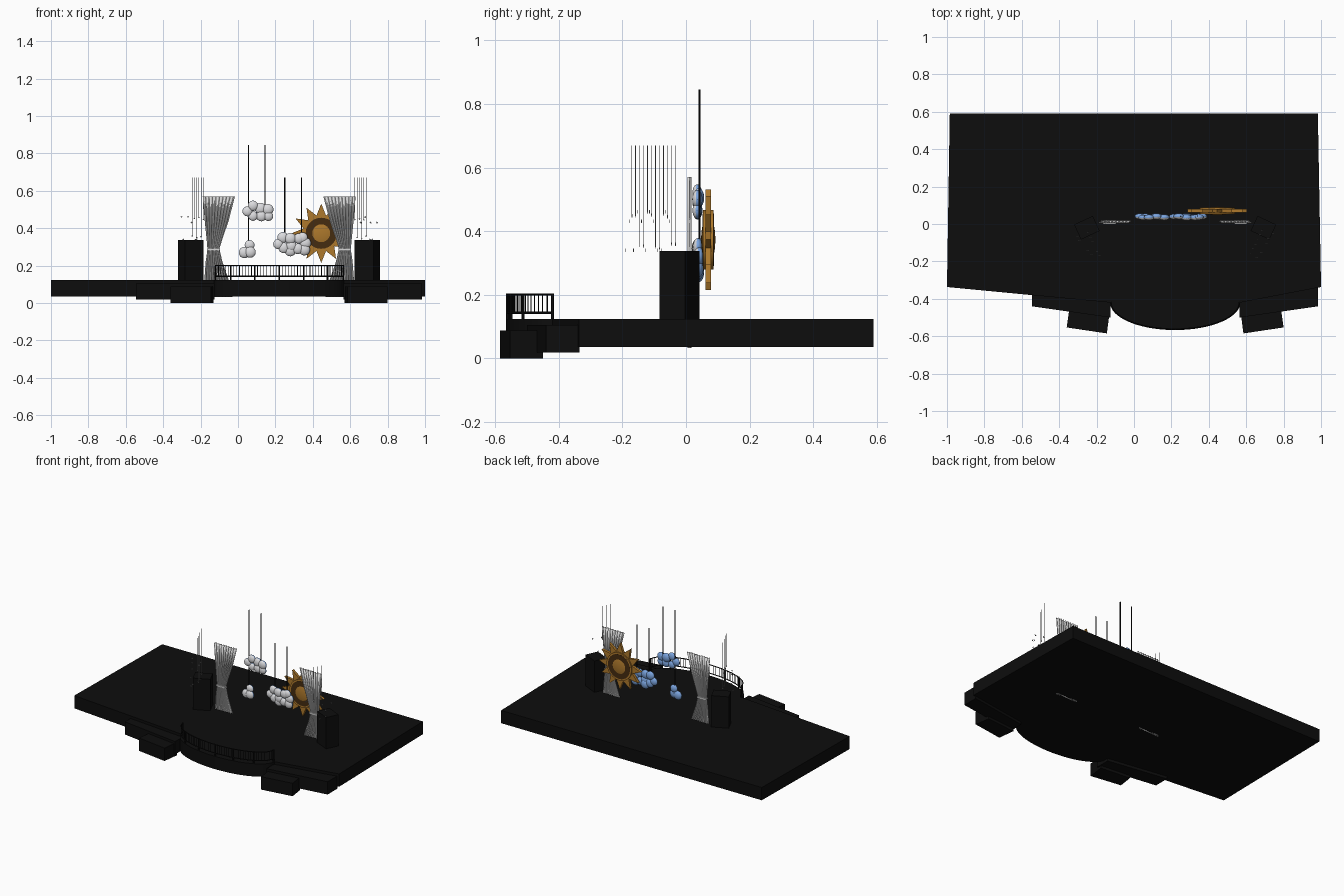
import bpy, bmesh, math, random
from mathutils import Vector, Matrix

random.seed(4)
cube = bpy.data.objects.get("Cube")
if cube:
    bpy.data.objects.remove(cube, do_unlink=True)

MID = 0.22  # centre line of the apron, curtains and steps


def material(name, *rgb):
    m = bpy.data.materials.new(name)
    m.use_nodes = True
    m.diffuse_color = (*rgb, 1)
    bsdf = next(n for n in m.node_tree.nodes if n.type == "BSDF_PRINCIPLED")
    bsdf.inputs["Base Color"].default_value = (*rgb, 1)
    return m


black = material("stage black", 0.004, 0.004, 0.004)
cloth = material("curtain white", 0.68, 0.68, 0.68)
white = material("cloud white", 0.72, 0.72, 0.74)
blue = material("cloud blue", 0.2, 0.38, 0.75)
gold = material("sun gold", 0.42, 0.19, 0.025)
brown = material("sun dark brown", 0.06, 0.025, 0.005)
silver = material("string grey", 0.35, 0.35, 0.35)


def finish(name, bm, *mats, smooth=False):
    bmesh.ops.recalc_face_normals(bm, faces=bm.faces)
    me = bpy.data.meshes.new(name)
    bm.to_mesh(me)
    bm.free()
    ob = bpy.data.objects.new(name, me)
    bpy.context.collection.objects.link(ob)
    for m in mats:
        me.materials.append(m)
    if smooth:
        bpy.ops.object.select_all(action="DESELECT")
        ob.select_set(True)
        bpy.context.view_layer.objects.active = ob
        bpy.ops.object.shade_smooth_by_angle()
    return ob


def extrude(bm, points, step):
    face = bm.faces.new([bm.verts.new(p) for p in points])
    new = bmesh.ops.extrude_face_region(bm, geom=[face])["geom"]
    bmesh.ops.translate(bm, vec=step, verts=[v for v in new if isinstance(v, bmesh.types.BMVert)])


def slab(name, points, low, high):
    bm = bmesh.new()
    extrude(bm, [(x, y, low) for x, y in points], (0, 0, high - low))
    return finish(name, bm, black)


def rod(bm, a, b, radius, sides=6):
    a, b = Vector(a), Vector(b)
    turn = (b - a).to_track_quat("Z", "Y").to_matrix().to_4x4()
    bmesh.ops.create_cone(bm, cap_ends=True, segments=sides, radius1=radius, radius2=radius,
                          depth=(b - a).length, matrix=Matrix.Translation((a + b) / 2) @ turn)


# Stage floor with a rounded apron
def apron(t, inset=0.0):
    return MID - (0.348 - inset) * math.cos(t), -0.42 - (0.147 - inset) * math.sin(t)


arc = [apron(math.pi * i / 40) for i in range(41)]
slab("stage_floor", [(-0.985, 0.59), (-1, -0.337)] + arc + [(1, -0.337), (0.983, 0.59)], 0.036, 0.123)

# Steps and speaker columns on both sides of the apron
for side, label in ((-1, "right"), (1, "left")):
    def mirrored(points):
        return [(MID + side * x, y) for x, y in points]
    slab(label + "_upper_step", mirrored([(0.345, -0.40), (0.345, -0.5), (0.765, -0.44), (0.765, -0.335)]), 0.018, 0.105)
    slab(label + "_lower_step", mirrored([(0.35, -0.47), (0.365, -0.585), (0.58, -0.553), (0.565, -0.45)]), 0, 0.088)
    turn = Matrix.Rotation(math.radians(25), 2)
    corners = [turn @ Vector((sx * 0.055, sy * 0.044)) for sx, sy in ((-1, -1), (1, -1), (1, 1), (-1, 1))]
    slab(label + "_speaker_column", mirrored([(0.472 - c.x, c.y - 0.02) for c in corners]), 0.12, 0.337)

# Curved railing, with posts spaced evenly along the apron edge
fine = [Vector((*apron(math.pi * i / 400, 0.006), 0)) for i in range(401)]
lengths = [0]
for a, b in zip(fine, fine[1:]):
    lengths.append(lengths[-1] + (b - a).length)


def along(fraction):
    goal = fraction * lengths[-1]
    return fine[min(range(len(fine)), key=lambda i: abs(lengths[i] - goal))]


up = Vector((0, 0, 1))
bm = bmesh.new()
count = 48
for i in range(count + 1):
    p = along(i / count)
    if i % 8 == 0:
        rod(bm, p + up * 0.12, p + up * 0.204, 0.005)
    else:
        rod(bm, p + up * 0.143, p + up * 0.2, 0.0017, 4)
    if i:
        q = along((i - 1) / count)
        for z in (0.143, 0.201):
            rod(bm, q + up * z, p + up * z, 0.0035)
finish("apron_railing", bm, black)

# Pleated curtains gathered at a tie: height, inner edge, outer edge from the centre line
profile = [(0.033, 0.25, 0.405), (0.125, 0.272, 0.398), (0.22, 0.305, 0.391), (0.275, 0.318, 0.383),
           (0.295, 0.32, 0.382), (0.34, 0.306, 0.386), (0.44, 0.272, 0.396), (0.57, 0.238, 0.407)]
pleats = 9
for side, label in ((-1, "right"), (1, "left")):
    bm = bmesh.new()
    columns = pleats * 6
    rows = []
    for z, inner, outer in profile:
        rows.append([bm.verts.new((MID + side * (inner + (outer - inner) * j / columns),
                                   0.011 + 0.006 * math.sin(j * math.tau / 6), z)) for j in range(columns + 1)])
    for low, high in zip(rows, rows[1:]):
        for j in range(columns):
            bm.faces.new((low[j], low[j + 1], high[j + 1], high[j]))
    curtain = finish(label + "_curtain", bm, cloth, smooth=True)
    mod = curtain.modifiers.new("thickness", "SOLIDIFY")
    mod.thickness, mod.offset = 0.004, 0
    bm = bmesh.new()
    bmesh.ops.create_cube(bm, size=1, matrix=Matrix.Translation((MID + side * 0.351, 0.011, 0.287))
                          @ Matrix.Diagonal((0.068, 0.022, 0.011, 1)))
    finish(label + "_curtain_tie", bm, cloth)

# Clouds of flattened balls, white in front and blue behind
clouds = {
    "upper_cloud": [(.05, .49), (.08, .52), (.08, .465), (.12, .505), (.16, .5), (.125, .465), (.162, .465)],
    "small_cloud": [(.062, .31), (.034, .27), (.065, .272)],
    "lower_cloud": [(.215, .315), (.24, .35), (.28, .345), (.245, .295), (.285, .305), (.325, .345),
                    (.36, .32), (.32, .29), (.355, .285), (.28, .28), (.345, .35)],
}
for name, balls in clouds.items():
    bm = bmesh.new()
    for x, z in balls:
        r = random.uniform(0.025, 0.031)
        bmesh.ops.create_uvsphere(bm, u_segments=20, v_segments=12, radius=r, matrix=Matrix.Translation(
            (x, 0.038 + random.uniform(-0.004, 0.004), z)) @ Matrix.Diagonal((1, 0.55, 1, 1)))
    bm.normal_update()
    for f in bm.faces:
        f.material_index = 0 if f.normal.y < -0.35 else 1
    finish(name, bm, white, blue, smooth=True)

# Cables that hold the clouds
bm = bmesh.new()
for x, low, high in ((0.055, 0.3, 0.845), (0.145, 0.5, 0.845), (0.25, 0.34, 0.67), (0.34, 0.34, 0.67)):
    rod(bm, (x, 0.042, low), (x, 0.042, high), 0.0033)
finish("cloud_cables", bm, black)

# Sun: pointed ray plate, drum, dark rings and domed faces
sun = Vector((0.445, 0.07, 0.373))
rays = 12
bm = bmesh.new()
points = []
for i in range(rays * 2):
    a = math.tau * i / (rays * 2) + math.pi / 2
    r = 0.098 if i % 2 else 0.158
    points.append(sun + Vector((r * math.cos(a), -0.009, r * math.sin(a))))
extrude(bm, points, (0, 0.018, 0))
finish("sun_rays", bm, gold)
bm = bmesh.new()
rod(bm, sun - Vector((0, 0.017, 0)), sun + Vector((0, 0.017, 0)), 0.094, 48)
finish("sun_drum", bm, gold, smooth=True)
bm = bmesh.new()
rod(bm, sun - Vector((0, 0.0175, 0)), sun + Vector((0, 0.0175, 0)), 0.083, 48)
finish("sun_dark_ring", bm, brown)
bm = bmesh.new()
bmesh.ops.create_uvsphere(bm, u_segments=40, v_segments=20, radius=0.077,
                          matrix=Matrix.Translation(sun) @ Matrix.Diagonal((1, 0.29, 1, 1)))
finish("sun_dome", bm, gold, smooth=True)

# Hanging strings with small stars on both sides
strings, stars = bmesh.new(), bmesh.new()


def star(x, y, z):
    points = []
    for i in range(10):
        a = math.tau * i / 10 + math.pi / 2
        r = 0.003 if i % 2 else 0.006
        points.append((x + r * math.cos(a), y, z + r * math.sin(a)))
    extrude(stars, points, (0, 0.002, 0))


for side in (-1, 1):
    for i in range(6):
        x = MID + side * (0.405 + 0.012 * i)
        y = -0.165 + 0.025 * i + side * 0.006
        low = (0.46, 0.36)[i % 2] - random.uniform(0, 0.02)
        rod(strings, (x, y, low), (x, y, 0.67), 0.001, 4)
        star(x, y, low)
        star(x + side * random.uniform(0.02, 0.06), y - 0.02, random.choice((0.34, 0.43, 0.46)))
finish("star_strings", strings, silver)
finish("hanging_stars", stars, silver)
